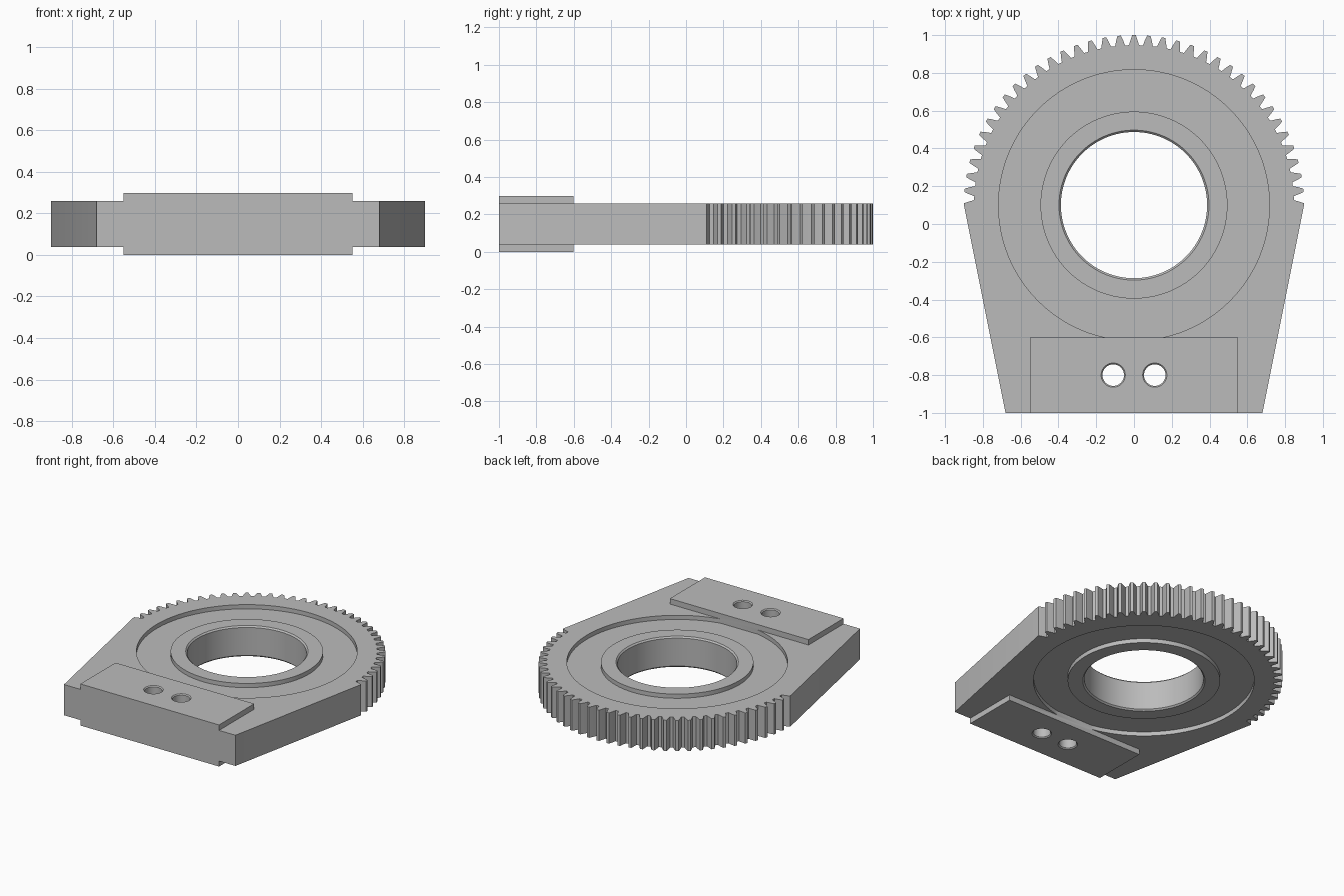
import bpy, bmesh
from math import sin, cos, pi, radians
from mathutils import Matrix, Vector

if "Cube" in bpy.data.objects:
    bpy.data.objects.remove(bpy.data.objects["Cube"], do_unlink=True)

# Main sizes
GEAR_Y = 0.1
TIP_R, PITCH_R, ROOT_R = 0.9, 0.875, 0.847
TEETH = 72
HEIGHT = 0.298
MID = HEIGHT / 2
PLATE_HALF = 0.11
RECESS = 0.03

steel = bpy.data.materials.new("steel grey")
steel.use_nodes = True
grey = (0.5, 0.5, 0.5, 1)
steel.diffuse_color = grey
steel.node_tree.nodes["Principled BSDF"].inputs["Base Color"].default_value = grey


def add_object(name, bm):
    bmesh.ops.recalc_face_normals(bm, faces=bm.faces)
    mesh = bpy.data.meshes.new(name)
    bm.to_mesh(mesh)
    bm.free()
    mesh.materials.append(steel)
    obj = bpy.data.objects.new(name, mesh)
    bpy.context.collection.objects.link(obj)
    return obj


def prism(name, outline, bottom, top):
    bm = bmesh.new()
    face = bm.faces.new([bm.verts.new((x, y, bottom)) for x, y in outline])
    grown = bmesh.ops.extrude_face_region(bm, geom=[face])["geom"]
    verts = [v for v in grown if isinstance(v, bmesh.types.BMVert)]
    bmesh.ops.translate(bm, verts=verts, vec=(0, 0, top - bottom))
    return add_object(name, bm)


def lathe(name, profile, x, y, steps):
    """Turn a closed (radius, z) profile around a vertical axis at x, y."""
    bm = bmesh.new()
    verts = [bm.verts.new((r, 0, z)) for r, z in profile]
    edges = [bm.edges.new((verts[i - 1], verts[i])) for i in range(len(verts))
             if profile[i - 1][0] or profile[i][0]]
    bmesh.ops.spin(bm, geom=verts + edges, cent=(0, 0, 0), axis=(0, 0, 1),
                   angle=2 * pi, steps=steps)
    bmesh.ops.remove_doubles(bm, verts=bm.verts, dist=1e-5)
    bmesh.ops.transform(bm, matrix=Matrix.Translation((x, y, MID)), verts=bm.verts)
    return add_object(name, bm)


def combine(target, tool, operation):
    """Apply a boolean to the target and discard the tool."""
    tool.hide_render = True
    mod = target.modifiers.new("cut", 'BOOLEAN')
    mod.object, mod.operation, mod.solver = tool, operation, 'EXACT'
    bpy.context.view_layer.update()
    graph = bpy.context.evaluated_depsgraph_get()
    mesh = bpy.data.meshes.new_from_object(target.evaluated_get(graph))
    target.modifiers.clear()
    target.data = mesh
    bpy.data.objects.remove(tool, do_unlink=True)


def hole_cutter(radius, half, chamfer, x, y, steps):
    """Through hole with a small chamfer at both mouths."""
    wide, out = radius + chamfer, half + 0.05
    profile = [(0, -out), (wide, -out), (wide, -half), (radius, chamfer - half),
               (radius, half - chamfer), (wide, half), (wide, out), (0, out)]
    return lathe("hole_cutter", profile, x, y, steps)


# Plate outline: toothed half circle tapering to the straight front edge
tooth = [(-0.36, ROOT_R), (-0.24, PITCH_R), (-0.12, TIP_R),
         (0.12, TIP_R), (0.24, PITCH_R), (0.36, ROOT_R)]
outline = [(-0.68, -1), (0.68, -1), (TIP_R, GEAR_Y)]
for i in range(TEETH // 2 + 1):
    for offset, r in tooth:
        a = (i + offset) * 2 * pi / TEETH
        if 0 < a < pi:
            outline.append((r * cos(a), GEAR_Y + r * sin(a)))
outline.append((-TIP_R, GEAR_Y))
plate = prism("toothed_plate", outline, MID - PLATE_HALF, MID + PLATE_HALF)

# Ring-shaped recess on both faces
for side in (-1, 1):
    floor, out = side * (PLATE_HALF - RECESS), side * (PLATE_HALF + 0.05)
    ring = [(0.495, floor), (0.717, floor), (0.717, out), (0.495, out)]
    combine(plate, lathe("recess_cutter", ring, 0, GEAR_Y, 128), 'DIFFERENCE')

# Thick mounting pad along the front edge
pad = [(-0.55, -1), (0.55, -1), (0.55, -0.602), (-0.55, -0.602)]
combine(plate, prism("mounting_pad", pad, 0, HEIGHT), 'UNION')

# Central bore and two bolt holes
combine(plate, hole_cutter(0.387, PLATE_HALF, 0.01, 0, GEAR_Y, 128), 'DIFFERENCE')
for x in (-0.11, 0.11):
    combine(plate, hole_cutter(0.057, MID, 0.007, x, -0.8, 48), 'DIFFERENCE')

# Smooth round walls, crisp edges
bpy.ops.object.select_all(action='DESELECT')
plate.select_set(True)
bpy.context.view_layer.objects.active = plate
bpy.ops.object.shade_smooth_by_angle(angle=radians(20))
